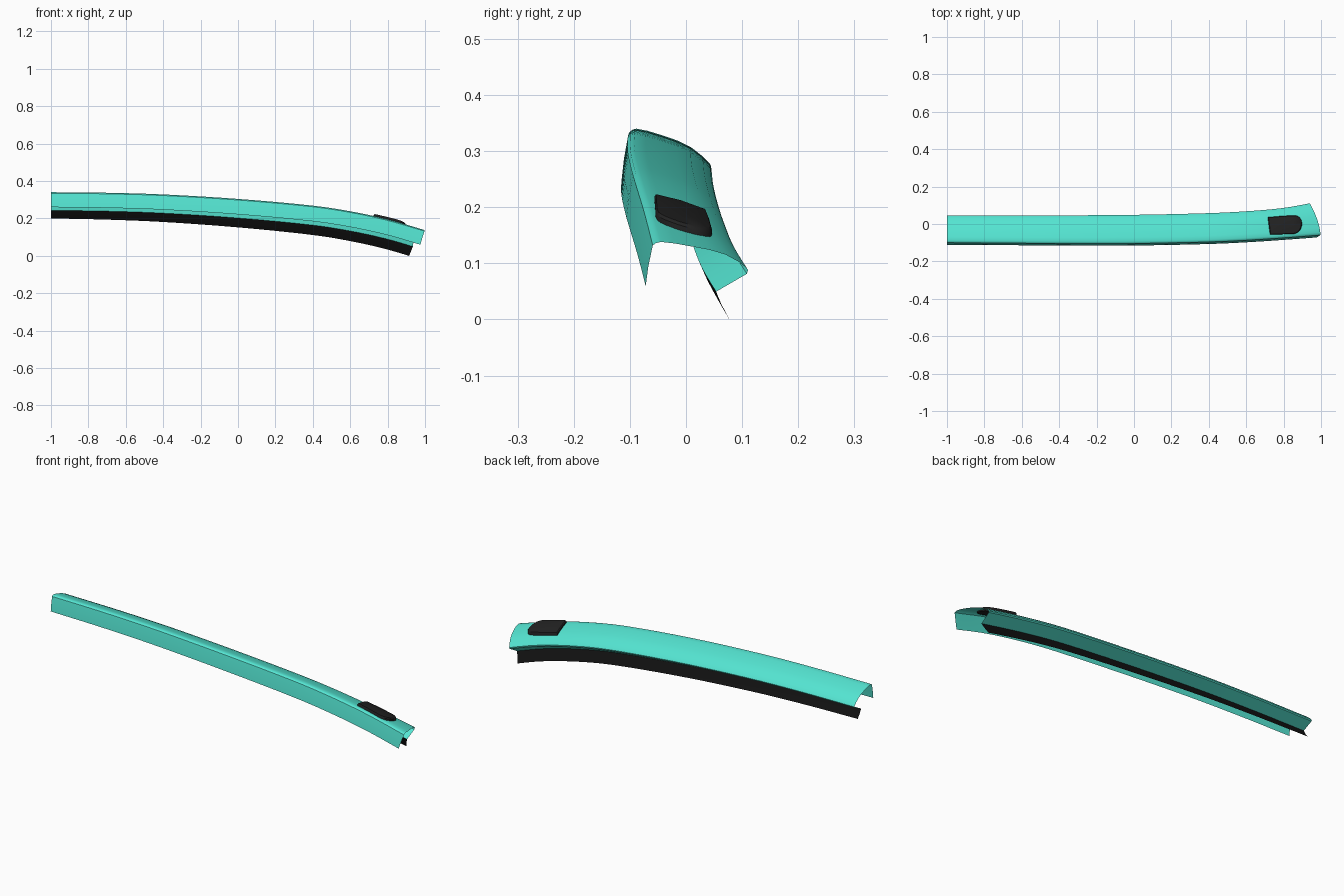
import bpy, bmesh, math

if "Cube" in bpy.data.objects:
    bpy.data.objects.remove(bpy.data.objects["Cube"])

# Rails along x: front edge y, back edge y, crown height
XS = [-1, -0.7, -0.4, 0, 0.4, 0.6, 0.8, 1]
FRONT = [-0.1, -0.102, -0.104, -0.104, -0.096, -0.087, -0.074, -0.059]
BACK = [0.045, 0.045, 0.046, 0.049, 0.058, 0.068, 0.086, 0.122]
CROWN = [0.34, 0.337, 0.328, 0.304, 0.268, 0.238, 0.195, 0.137]


def rail(vals, x):
    # smooth cubic interpolation of a rail
    n = len(XS)
    i = max(k for k in range(n - 1) if XS[k] <= x or k == 0)

    def slope(k):
        a, b = max(k - 1, 0), min(k + 1, n - 1)
        return (vals[b] - vals[a]) / (XS[b] - XS[a])
    h = XS[i + 1] - XS[i]
    t = (x - XS[i]) / h
    return ((2*t**3 - 3*t**2 + 1) * vals[i] + (t**3 - 2*t**2 + t) * h * slope(i)
            + (3*t**2 - 2*t**3) * vals[i + 1] + (t**3 - t**2) * h * slope(i + 1))


def point(x, v, dy, dz):
    f, b = rail(FRONT, x), rail(BACK, x)
    return (x, f + (b - f) * v + dy, rail(CROWN, x) + dz)


def material(name, color):
    m = bpy.data.materials.new(name)
    m.diffuse_color = (*color, 1)
    m.use_nodes = True
    m.node_tree.nodes["Principled BSDF"].inputs["Base Color"].default_value = m.diffuse_color
    return m


def finish(name, bm, mat, angle=35):
    me = bpy.data.meshes.new(name)
    bm.to_mesh(me)
    bm.free()
    ob = bpy.data.objects.new(name, me)
    bpy.context.collection.objects.link(ob)
    me.materials.append(mat)
    bpy.ops.object.select_all(action='DESELECT')
    ob.select_set(True)
    bpy.context.view_layer.objects.active = ob
    bpy.ops.object.shade_smooth_by_angle(angle=math.radians(angle))
    return ob


def loft(name, profile, mat, steps=40):
    # profile rows: end x, fraction across, y offset, z offset at left, at right
    bm = bmesh.new()
    grid = []
    for i in range(steps + 1):
        s = i / steps
        grid.append([bm.verts.new(point(-1 + (xe + 1) * s, v, dy, z0 + (z1 - z0) * s))
                     for xe, v, dy, z0, z1 in profile])
    for a, b in zip(grid, grid[1:]):
        for j in range(len(profile) - 1):
            bm.faces.new((a[j], b[j], b[j + 1], a[j + 1]))
    return finish(name, bm, mat)


teal = material("teal", (0.09, 0.79, 0.65))
black = material("black", (0.006, 0.006, 0.006))
dark = material("dark_grey", (0.016, 0.016, 0.016))

# Crown section: (fraction across, drop)
TOP = [(0, -0.006), (0.03, -0.002), (0.08, 0), (0.22, -0.004), (0.4, -0.012),
       (0.58, -0.021), (0.75, -0.033), (0.9, -0.05), (0.985, -0.063), (1, -0.067)]

# Teal shell: front flange, crown, rounded back edge, underside lip
shell = [(0.975, 0, -0.011, -0.08, -0.085), (0.985, 0, -0.007, -0.045, -0.047)]
shell += [(0.997 - 0.057 * v**1.6, v, 0, d, d) for v, d in TOP]
shell += [(0.939, 1, -0.002, -0.072, -0.074), (0.935, 1, -0.056, -0.097, -0.107)]
loft("trim_shell", shell, teal)

# Black sealing strip hanging from the lip
loft("seal_strip", [(0.935, 1, -0.056, -0.097, -0.107),
                    (0.926, 1, -0.045, -0.118, -0.132),
                    (0.915, 1, -0.028, -0.14, -0.163)], black)


def surface(x, y, lift):
    # point lifted above the crown
    f, b = rail(FRONT, x), rail(BACK, x)
    v = min(max((y - f) / (b - f), 0), 1)
    for (v0, d0), (v1, d1) in zip(TOP, TOP[1:]):
        if v0 <= v <= v1:
            d = d0 + (d1 - d0) * (v - v0) / (v1 - v0)
            break
    return (x, y, rail(CROWN, x) + d + lift)


# Raised pad: straight left end, rounded right end
CX, CY, R = 0.81, -0.004, 0.05
outline = [(0.727, -0.056), (0.721, -0.01), (0.715, 0.036), (0.77, 0.041)]
for k in range(13):
    a = math.pi / 2 - math.pi * k / 12
    c, s = math.cos(a), math.sin(a)
    outline.append((0.845 + 0.053 * abs(c)**0.75, CY + 0.005 * c + R * s))
outline.append((0.78, -0.055))

bm = bmesh.new()
rings = []
for scale, lift in [(1, -0.006), (1, 0.009), (0.95, 0.014), (0.5, 0.016)]:
    rings.append([bm.verts.new(surface(CX + (x - CX) * scale, CY + (y - CY) * scale, lift))
                  for x, y in outline])
n = len(outline)
for lo, hi in zip(rings, rings[1:]):
    for k in range(n):
        bm.faces.new((lo[k], lo[(k + 1) % n], hi[(k + 1) % n], hi[k]))
bm.faces.new(rings[-1])
bm.faces.new(rings[0][::-1])
bmesh.ops.recalc_face_normals(bm, faces=bm.faces)
finish("raised_pad", bm, dark)
